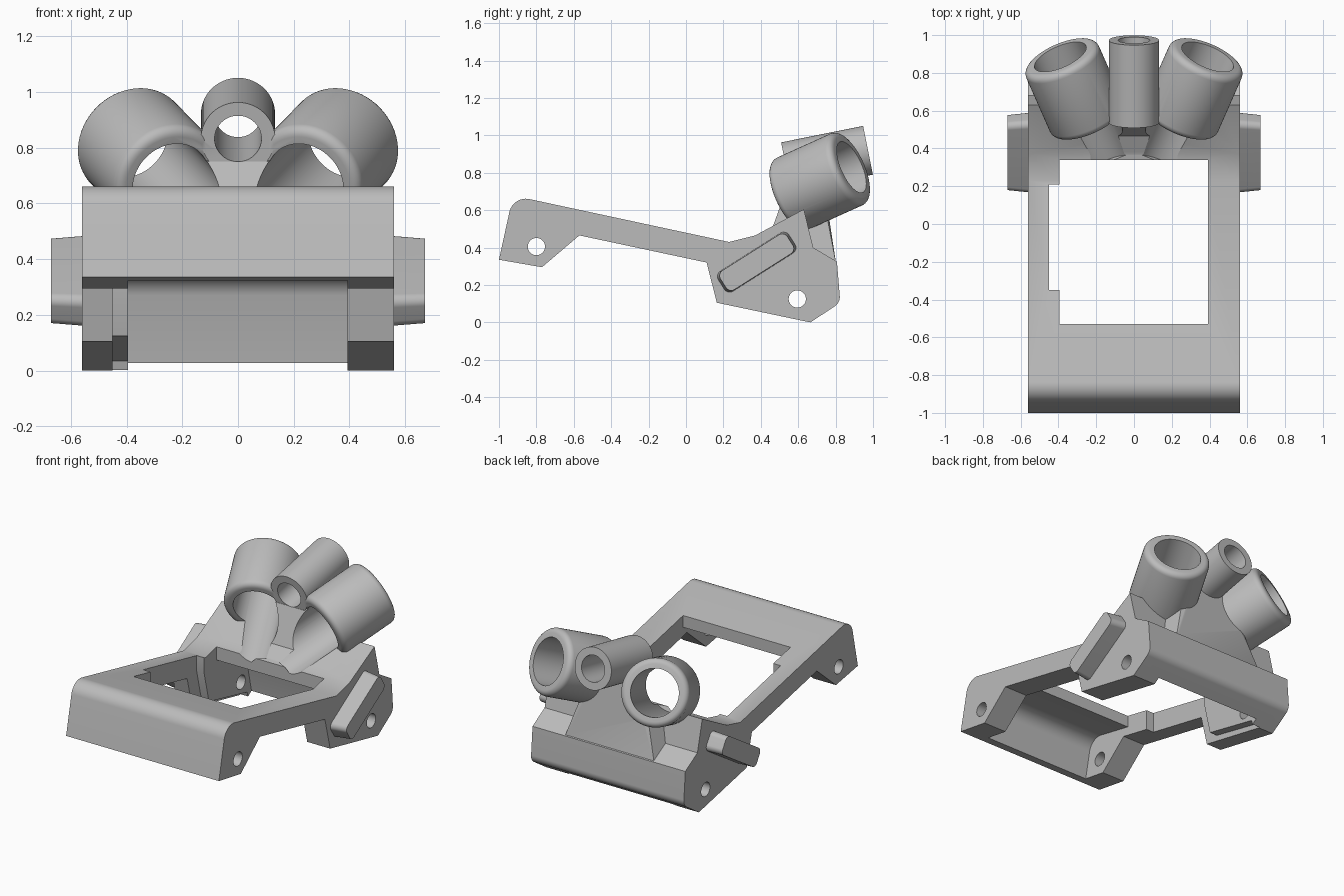
import bpy, bmesh, math
from mathutils import Vector

cube = bpy.data.objects.get("Cube")
if cube:
    bpy.data.objects.remove(cube, do_unlink=True)

grey = bpy.data.materials.new("plain_grey")
grey.use_nodes = True
grey.diffuse_color = (0.5, 0.5, 0.5, 1)
grey.node_tree.nodes["Principled BSDF"].inputs["Base Color"].default_value = (0.5, 0.5, 0.5, 1)


def finish(name, bm):
    bmesh.ops.recalc_face_normals(bm, faces=bm.faces[:])
    mesh = bpy.data.meshes.new(name)
    bm.to_mesh(mesh)
    bm.free()
    mesh.materials.append(grey)
    ob = bpy.data.objects.new(name, mesh)
    bpy.context.collection.objects.link(ob)
    return ob


def rounded(points, steps=10):
    """Replace each corner (y, z, radius) by an arc tangent to both sides."""
    out = []
    for i, p in enumerate(points):
        c = Vector(p[:2])
        if len(p) < 3:
            out.append(c)
            continue
        a = (Vector(points[i - 1][:2]) - c).normalized()
        b = (Vector(points[(i + 1) % len(points)][:2]) - c).normalized()
        half = a.angle(b) / 2
        mid = c + (a + b).normalized() * p[2] / math.sin(half)
        s = c + a * p[2] / math.tan(half) - mid
        e = c + b * p[2] / math.tan(half) - mid
        for k in range(steps + 1):
            out.append(mid + s.lerp(e, k / steps).normalized() * p[2])
    return out


def prism(name, points, x0, x1, end_scale=1.0):
    """Extrude a side profile along x, optionally tapering it."""
    pts = rounded(points)
    mid = sum(pts, Vector((0, 0))) / len(pts)
    bm = bmesh.new()
    near = [bm.verts.new((x0, p.x, p.y)) for p in pts]
    far = [bm.verts.new((x1, *(mid + (p - mid) * end_scale))) for p in pts]
    bm.faces.new(near)
    bm.faces.new(far)
    for i in range(len(pts)):
        j = (i + 1) % len(pts)
        bm.faces.new((near[i], near[j], far[j], far[i]))
    return finish(name, bm)


def cylinder(name, a, b, radius, fillet=0.0):
    a, b = Vector(a), Vector(b)
    bm = bmesh.new()
    bmesh.ops.create_cone(bm, cap_ends=True, segments=64, radius1=radius,
                          radius2=radius, depth=(b - a).length)
    if fillet:
        rims = [e for e in bm.edges if abs(e.verts[0].co.z - e.verts[1].co.z) < 1e-5]
        bmesh.ops.bevel(bm, geom=rims, offset=fillet, segments=5, profile=0.5, affect='EDGES')
    turn = (b - a).to_track_quat('Z', 'Y').to_matrix().to_4x4()
    turn.translation = (a + b) / 2
    bm.transform(turn)
    return finish(name, bm)


def combine(target, other, operation):
    mod = target.modifiers.new("join", 'BOOLEAN')
    mod.operation, mod.object, mod.solver = operation, other, 'EXACT'
    bpy.context.view_layer.objects.active = target
    bpy.ops.object.modifier_apply(modifier=mod.name)
    bpy.data.objects.remove(other, do_unlink=True)


# Bracket frame: full-width side profile
frame = prism("bracket_frame", [
    (-1.0, 0.335), (-0.925, 0.678, 0.09), (0.23, 0.43), (0.37, 0.465),
    (0.63, 0.605), (0.68, 0.40), (0.807, 0.325), (0.825, 0.105, 0.06),
    (0.665, 0.0), (0.165, 0.105), (0.11, 0.32), (-0.57, 0.465), (-0.77, 0.295)],
    -0.56, 0.56)

# Opening and hollow underside between the cheeks
combine(frame, prism("hollow", [
    (-0.97, -0.1), (-0.94, 0.30), (-0.88, 0.59, 0.09), (-0.53, 0.515), (-0.53, 1),
    (0.34, 1), (0.34, 0.37), (0.635, 0.33, 0.09), (0.705, 0.03), (0.72, -0.1)],
    -0.395, 0.392), 'DIFFERENCE')

# Relief on the inside of one rail and cheek
combine(frame, prism("rail_relief", [
    (-0.35, 1), (0.21, 1), (0.21, 0.33), (0.26, 0.125), (0.66, 0.035),
    (0.7, -0.1), (-0.35, -0.1)], -0.45, -0.38), 'DIFFERENCE')

# Pin holes through the cheeks
for y, z in ((-0.80, 0.405), (0.595, 0.125)):
    combine(frame, cylinder("pin", (-1, y, z), (1, y, z), 0.046), 'DIFFERENCE')

# Tapered mount behind the tubes
bm = bmesh.new()
for s in (-1, 1):
    for x, y, z in ((0.33, 0.5, 0.5), (0.33, 0.803, 0.31), (0.33, 0.6, 0.35),
                    (0.2, 0.46, 0.5), (0.14, 0.55, 0.75), (0.22, 0.735, 0.66),
                    (0.12, 0.73, 0.79)):
        bm.verts.new((s * x, y, z))
hull = bmesh.ops.convex_hull(bm, input=bm.verts[:])
bmesh.ops.delete(bm, geom=list(set(hull["geom_interior"])), context='VERTS')
combine(frame, finish("mount", bm), 'UNION')

# Splayed side tubes and the straight centre tube
axis = Vector((0.44, 1, 0.45))
tubes = []
for s in (-1, 1):
    far = Vector((s * 0.39, 0.885, 0.83))
    step = Vector((s * axis.x, axis.y, axis.z))
    tubes.append((far - step * 0.34, far, 0.21, 0.035,
                  far - step * 0.6, far + step * 0.2, 0.148))
low, high = Vector((0, 0.535, 0.832)), Vector((0, 0.973, 0.92))
tubes.append((low, high, 0.133, 0, low - (high - low) * 0.4, high * 2 - low, 0.084))
for a, b, radius, fillet, *bore in tubes:
    combine(frame, cylinder("tube", a, b, radius, fillet), 'UNION')
for *outer, c, d, bore_radius in tubes:
    combine(frame, cylinder("bore", c, d, bore_radius), 'DIFFERENCE')

# Slanted side lugs
along, across = Vector((0.845, 0.535)) * 0.225, Vector((-0.535, 0.845)) * 0.064
centre = Vector((0.378, 0.322))
corners = [(*(centre + along * u + across * v), 0.035)
           for u, v in ((-1, -1), (1, -1), (1, 1), (-1, 1))]
lugs = [prism(name, corners, s * 0.55, s * 0.67, 0.94)
        for name, s in (("left_lug", 1), ("right_lug", -1))]

# Smooth the round surfaces, keep the edges crisp
bpy.ops.object.select_all(action='DESELECT')
for ob in [frame] + lugs:
    ob.select_set(True)
bpy.context.view_layer.objects.active = frame
bpy.ops.object.shade_smooth_by_angle(angle=math.radians(30))
